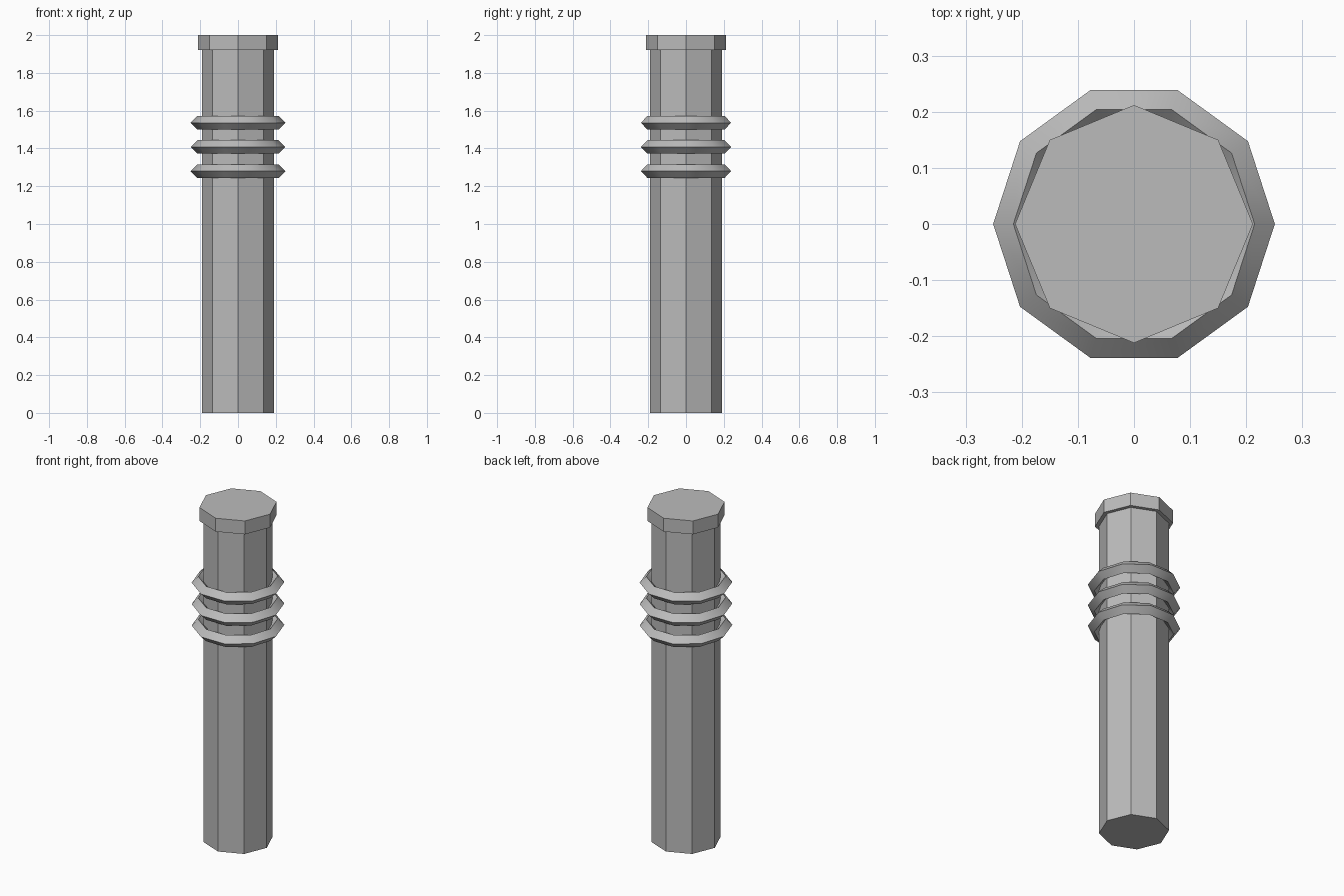
import bpy
import math

cube = bpy.data.objects.get("Cube")
if cube:
    bpy.data.objects.remove(cube, do_unlink=True)

# Single plain grey
grey = bpy.data.materials.new("plain_grey")
grey.use_nodes = True
colour = (0.5, 0.5, 0.5, 1)
grey.diffuse_color = colour
grey.node_tree.nodes["Principled BSDF"].inputs["Base Color"].default_value = colour


def finish(name):
    obj = bpy.context.object
    obj.name = name
    obj.data.materials.append(grey)
    bpy.ops.object.shade_smooth_by_angle(angle=math.radians(30))


def octagon(name, radius, bottom, top):
    bpy.ops.mesh.primitive_cylinder_add(
        vertices=8, radius=radius, depth=top - bottom,
        location=(0, 0, (bottom + top) / 2))
    finish(name)


# Post and its wider cap
octagon("post", 0.19, 0, 1.92)
octagon("cap", 0.212, 1.92, 2)

# Three ten-sided collars with a diamond cross-section
for name, height in (("lower", 1.28), ("middle", 1.408), ("upper", 1.536)):
    bpy.ops.mesh.primitive_torus_add(
        major_segments=10, minor_segments=4,
        major_radius=0.215, minor_radius=0.036, location=(0, 0, height))
    finish(name + "_ring")
